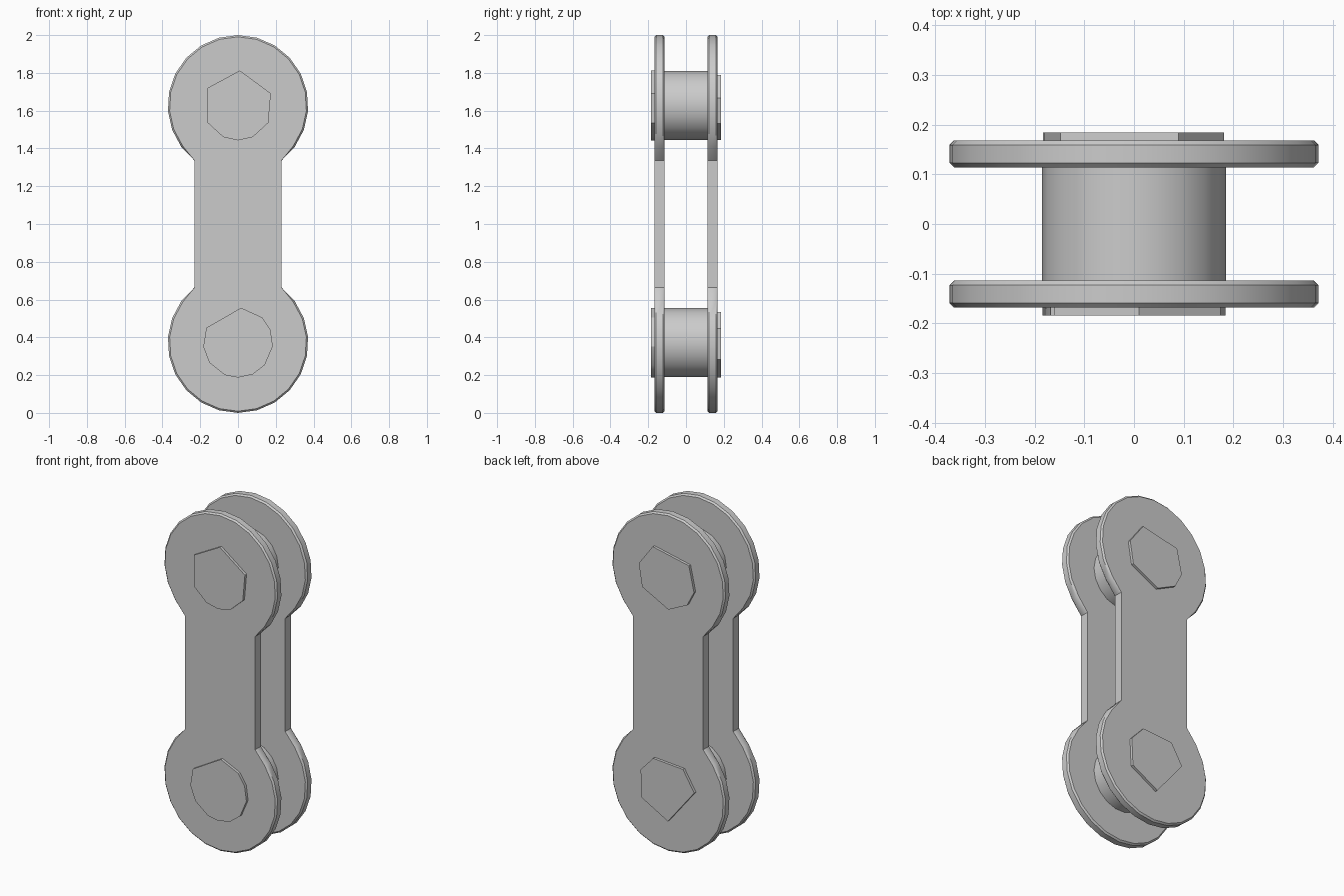
import bpy, bmesh
from math import radians, cos, sin, sqrt, tau

cube = bpy.data.objects.get("Cube")
if cube:
    bpy.data.objects.remove(cube, do_unlink=True)

steel = bpy.data.materials.new("grey_steel")
steel.use_nodes = True
GREY = (0.6, 0.6, 0.6, 1)
steel.diffuse_color = GREY
steel.node_tree.nodes["Principled BSDF"].inputs["Base Color"].default_value = GREY

R, PIN, WAIST = 0.372, 0.185, 0.23
LOW, HIGH = R, 2 - R


def extrude_profile(name, points, y0, y1, chamfer=0):
    """Prism from an x-z outline, running from y0 to y1."""
    bm = bmesh.new()
    face = bm.faces.new([bm.verts.new((x, y0, z)) for x, z in points])
    out = bmesh.ops.extrude_face_region(bm, geom=[face])
    moved = [v for v in out["geom"] if isinstance(v, bmesh.types.BMVert)]
    bmesh.ops.translate(bm, verts=moved, vec=(0, y1 - y0, 0))
    bmesh.ops.recalc_face_normals(bm, faces=bm.faces)
    if chamfer:
        # only the rims of the round ends are softened
        rims = [e for e in bm.edges
                if abs(e.verts[0].co.y - e.verts[1].co.y) < 0.001
                and e.calc_length() < 0.3]
        bmesh.ops.bevel(bm, geom=rims, offset=chamfer, segments=1,
                        affect='EDGES', clamp_overlap=True)
        bmesh.ops.recalc_face_normals(bm, faces=bm.faces)
    mesh = bpy.data.meshes.new(name)
    bm.to_mesh(mesh)
    bm.free()
    mesh.materials.append(steel)
    obj = bpy.data.objects.new(name, mesh)
    bpy.context.collection.objects.link(obj)
    bpy.ops.object.select_all(action='DESELECT')
    obj.select_set(True)
    bpy.context.view_layer.objects.active = obj
    bpy.ops.object.shade_smooth_by_angle(angle=radians(30))
    return obj


def ring(angles, r, z):
    return [(r * cos(a), z + r * sin(a)) for a in angles]


# Side plates: two round ends joined by a straight waist
rise = sqrt(R * R - WAIST * WAIST)
start = radians(180) - radians(52)
steps = 18
lower = ring([start + i * radians(284) / steps for i in range(steps + 1)], R, LOW)
lower[0], lower[-1] = (-WAIST, LOW + rise), (WAIST, LOW + rise)
upper = [(-x, 2 - z) for x, z in lower]
for name, y0, y1 in (("front_plate", -0.168, -0.114), ("back_plate", 0.114, 0.168)):
    extrude_profile(name, lower + upper, y0, y1, 0.009)

# Rollers between the plates
for name, z in (("lower_roller", LOW), ("upper_roller", HIGH)):
    extrude_profile(name, ring([i * tau / 18 for i in range(18)], PIN, z), -0.12, 0.12)

# Faceted pin heads standing just proud of the plates (corner angles in degrees)
heads = {
    "upper_front_pin_head": (HIGH, -1, [-150, -115, -90, -65, -30, 20, 87, 150]),
    "lower_front_pin_head": (LOW, -1, [-145, -112, -90, -65, -40, -6, 22, 46, 85, 155, 187]),
    "upper_back_pin_head": (HIGH, 1, [12, 61, 143, 192, 223, 266, 329]),
    "lower_back_pin_head": (LOW, 1, [24, 62, 126, 171, 267, 331]),
}
for name, (z, side, corners) in heads.items():
    extrude_profile(name, ring([radians(a) for a in corners], PIN, z),
                    side * 0.15, side * 0.184)
